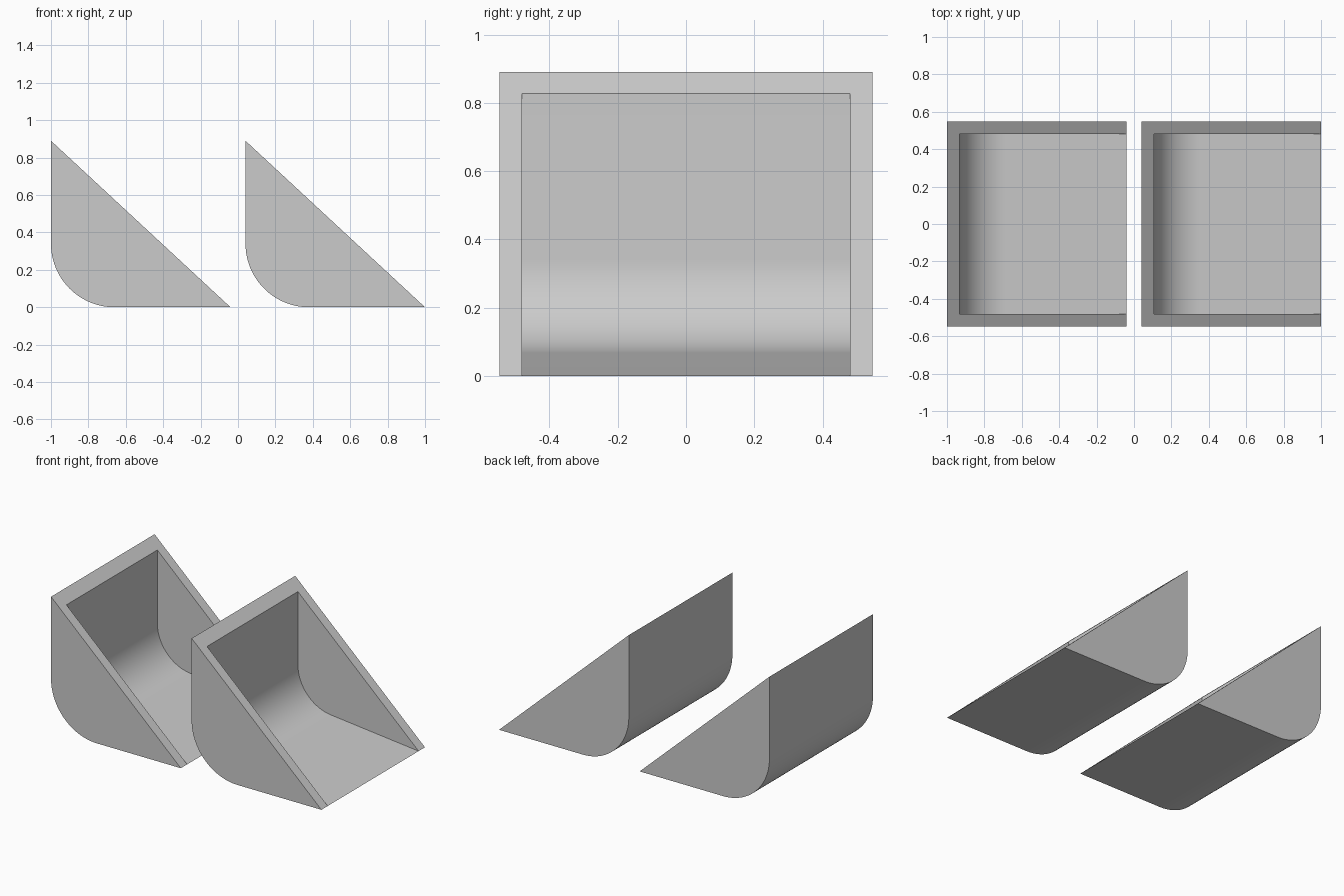
import bpy, bmesh, math

if "Cube" in bpy.data.objects:
    bpy.data.objects.remove(bpy.data.objects["Cube"])

W, H, D = 0.96, 0.89, 0.547      # bin length, height, half width
T = 0.067                        # wall thickness
R = 0.34                         # outer radius of the rounded back corner
SEG = 24

grey = bpy.data.materials.new("light grey")
grey.diffuse_color = (0.6, 0.6, 0.6, 1)
grey.use_nodes = True
grey.node_tree.nodes["Principled BSDF"].inputs["Base Color"].default_value = grey.diffuse_color


def arc(radius, end):
    """Points of the rounded corner, from the back wall round to the floor."""
    angles = [math.pi + (end - math.pi) * i / SEG for i in range(SEG + 1)]
    return [(R + radius * math.cos(a), R + radius * math.sin(a)) for a in angles]


# The inner floor runs tangent from the inner arc down to the sharp front lip
slope = math.atan2(R, W - R) - math.asin((R - T) / math.hypot(W - R, R))
outer = [(0, H)] + arc(R, 1.5 * math.pi) + [(W, 0)]
inner = [(T, H * (1 - T / W))] + arc(R - T, 1.5 * math.pi - slope) + [(W, 0)]


def scoop_bin(name, x0):
    bm = bmesh.new()

    def ring(profile, y):
        return [bm.verts.new((x0 + x, y, z)) for x, z in profile]

    o1, o2 = ring(outer, -D), ring(outer, D)
    i1, i2 = ring(inner, -D + T), ring(inner, D - T)
    # side walls, outside and inside
    for r in (o1, o2, i1, i2):
        bm.faces.new(r)
    # outer shell; its last face is the base, which shares the lip corners
    for k in range(len(outer) - 2):
        bm.faces.new((o1[k], o1[k + 1], o2[k + 1], o2[k]))
    bm.faces.new((o1[-2], o1[-1], i1[-1], i2[-1], o2[-1], o2[-2]))
    # inner back wall, curve and floor
    for k in range(len(inner) - 1):
        bm.faces.new((i1[k], i2[k], i2[k + 1], i1[k + 1]))
    # sloping rim
    bm.faces.new((o1[0], o2[0], i2[0], i1[0]))
    bm.faces.new((o1[0], i1[0], i1[-1], o1[-1]))
    bm.faces.new((o2[0], o2[-1], i2[-1], i2[0]))
    bmesh.ops.recalc_face_normals(bm, faces=bm.faces)

    mesh = bpy.data.meshes.new(name)
    bm.to_mesh(mesh)
    bm.free()
    mesh.materials.append(grey)
    obj = bpy.data.objects.new(name, mesh)
    bpy.context.collection.objects.link(obj)
    bpy.ops.object.select_all(action='DESELECT')
    obj.select_set(True)
    bpy.context.view_layer.objects.active = obj
    # limit below the shallow lip angle keeps the lip crisp
    bpy.ops.object.shade_smooth_by_angle(angle=math.radians(5))


scoop_bin("left_scoop_bin", -1.0)
scoop_bin("right_scoop_bin", 1.0 - W)
